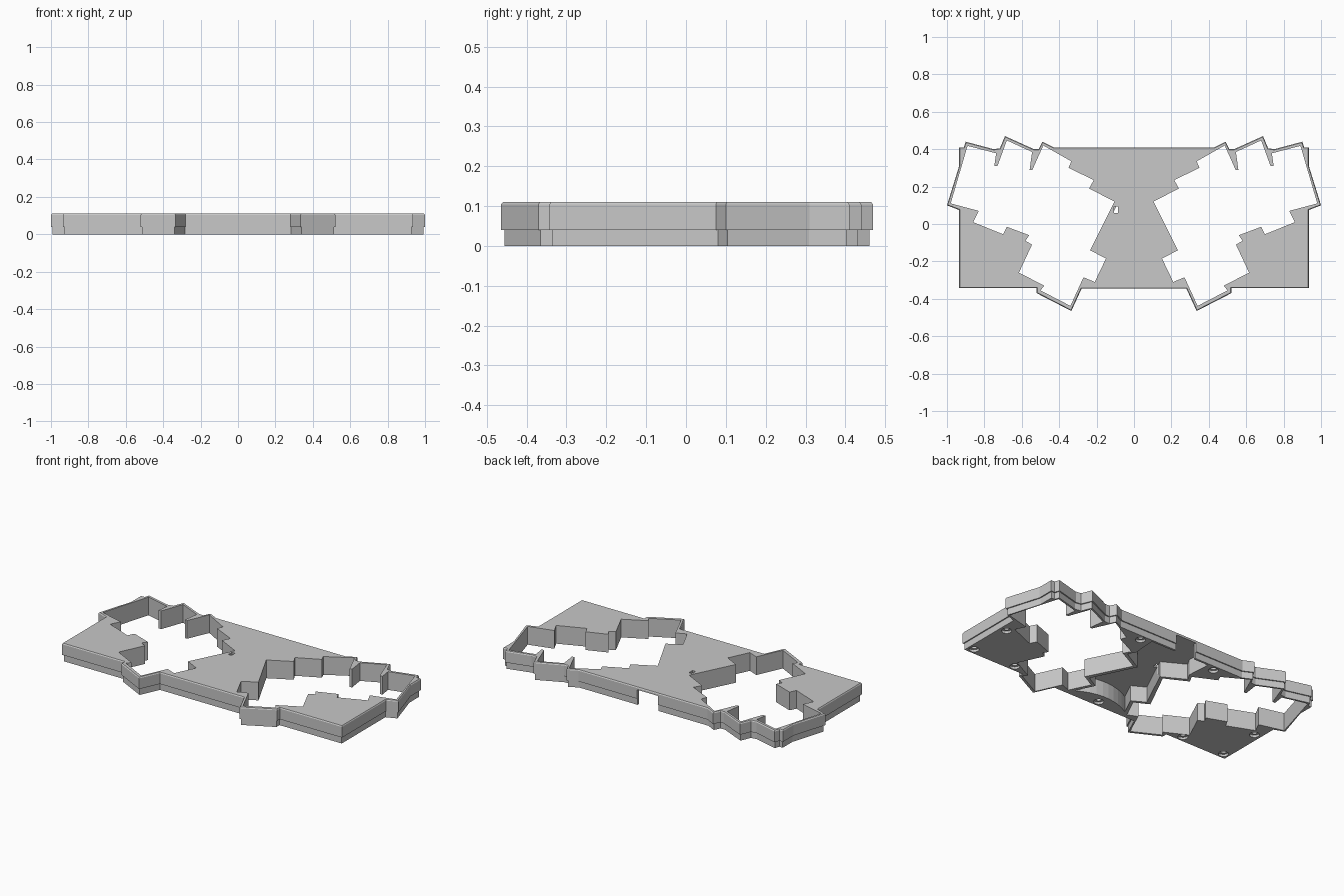
import bpy, bmesh, math
from mathutils import Vector

if "Cube" in bpy.data.objects:
    bpy.data.objects.remove(bpy.data.objects["Cube"], do_unlink=True)

gray = bpy.data.materials.new("matte gray")
gray.use_nodes = True
gray.diffuse_color = (0.58, 0.58, 0.58, 1)
gray.node_tree.nodes["Principled BSDF"].inputs["Base Color"].default_value = (0.58, 0.58, 0.58, 1)


def ccw(points):
    area = sum(a[0] * b[1] - b[0] * a[1] for a, b in zip(points, points[1:] + points[:1]))
    return points if area > 0 else points[::-1]


def inset(points, distance):
    """Mitred inward offset of a counter-clockwise polygon."""
    result = []
    for i, p in enumerate(points):
        p = Vector(p)
        before = (p - Vector(points[i - 1])).normalized()
        after = (Vector(points[(i + 1) % len(points)]) - p).normalized()
        n1, n2 = Vector((-before.y, before.x)), Vector((-after.y, after.x))
        result.append(p + (n1 + n2) * distance / max(1 + n1.dot(n2), 0.3))
    return result


def prism(name, points, levels):
    """Loft a polygon through (height, inset) levels."""
    points = ccw(points)
    bm = bmesh.new()
    rings = [[bm.verts.new((p[0], p[1], z)) for p in inset(points, d)] for z, d in levels]
    for low, high in zip(rings, rings[1:]):
        for i in range(len(low)):
            bm.faces.new((low[i - 1], low[i], high[i], high[i - 1]))
    bm.faces.new(rings[0][::-1])
    bm.faces.new(rings[-1])
    bmesh.ops.recalc_face_normals(bm, faces=bm.faces)
    mesh = bpy.data.meshes.new(name)
    bm.to_mesh(mesh)
    bm.free()
    mesh.materials.append(gray)
    ob = bpy.data.objects.new(name, mesh)
    bpy.context.collection.objects.link(ob)
    return ob


def flip(points):
    return [(-x, y) for x, y in points]


def circle(x, y, r, sides=20):
    return [(x + r * math.cos(i * math.tau / sides), y + r * math.sin(i * math.tau / sides))
            for i in range(sides)]


def box(x0, x1, y0, y1):
    return [(x0, y0), (x1, y0), (x1, y1), (x0, y1)]


# Half outline of the case, back centre round to front centre
half = [(.43, .41), (.49, .44), (.51, .4), (.535, .4), (.69, .47), (.717, .405), (.75, .4),
        (.9, .44), (.91, .41), (.935, .41), (.935, .31), (1, .1), (.935, .075),
        (.935, -.343), (.52, -.343), (.52, -.37), (.335, -.465), (.28, -.345)]
outline = half + flip(half)[::-1]

# Stepped key opening on one side
opening = [(.89, .418), (.737, .378), (.747, .31), (.73, .31), (.68, .447), (.545, .385),
           (.558, .29), (.543, .29), (.485, .42), (.335, .335), (.35, .3), (.215, .235),
           (.24, .19), (.105, .12), (.235, -.14), (.15, -.185), (.21, -.31), (.27, -.285),
           (.34, -.438), (.5, -.355), (.48, -.33), (.615, -.26), (.545, -.11), (.58, -.09),
           (.56, -.06), (.68, -.015), (.7, -.055), (.86, .01), (.83, .07), (.98, .11)]

# Hollow under the central deck, with an arched front wall
hollow_half = [(.2, .39), (.19, .245), (.215, .2), (.08, .125), (.205, -.135), (.125, -.18)]
hollow_half += [(x, -.24 - 1.6 * x * x) for x in (.18, .14, .1, .06, .02)]
hollow = hollow_half + flip(hollow_half)[::-1]

# Case body: chamfered upper shell and recessed lower lip
upper = prism("upper_shell", outline, [(.04, 0), (.104, 0), (.11, .004)])
lower = prism("lower_lip", outline, [(0, .007), (.04, .007)])

# Cutters
cutters = [prism("opening_cutter", shape, [(-.1, 0), (.2, 0)])
           for shape in (opening, flip(opening))]
cutters.append(prism("hollow_cutter", hollow, [(-.1, 0), (.095, 0)]))
cutters.append(prism("cable_gap_cutter", box(-.1, .04, .37, .5), [(-.1, 0), (.094, 0)]))
cutters.append(prism("button_slot_cutter", box(-.106, -.085, .06, .093), [(.03, 0), (.2, 0)]))

# Counterbored screw holes
screws = [(0, -.3)]
for side in (-1, 1):
    screws += [(side * x, y) for x, y in ((.26, .365), (.89, -.3), (.6, -.3), (.885, -.03))]
holes = [prism("screw_hole_cutter", circle(x, y, .028),
               [(-.1, 0), (.014, 0), (.014, .013), (.035, .013)]) for x, y in screws]


def cut(ob, tools):
    bpy.context.view_layer.objects.active = ob
    for tool in tools:
        mod = ob.modifiers.new("cut", "BOOLEAN")
        mod.operation = "DIFFERENCE"
        mod.solver = "EXACT"
        mod.object = tool
        bpy.ops.object.modifier_apply(modifier=mod.name)


cut(upper, cutters)
cut(lower, cutters[:4] + holes)

for tool in cutters + holes:
    bpy.data.objects.remove(tool, do_unlink=True)
